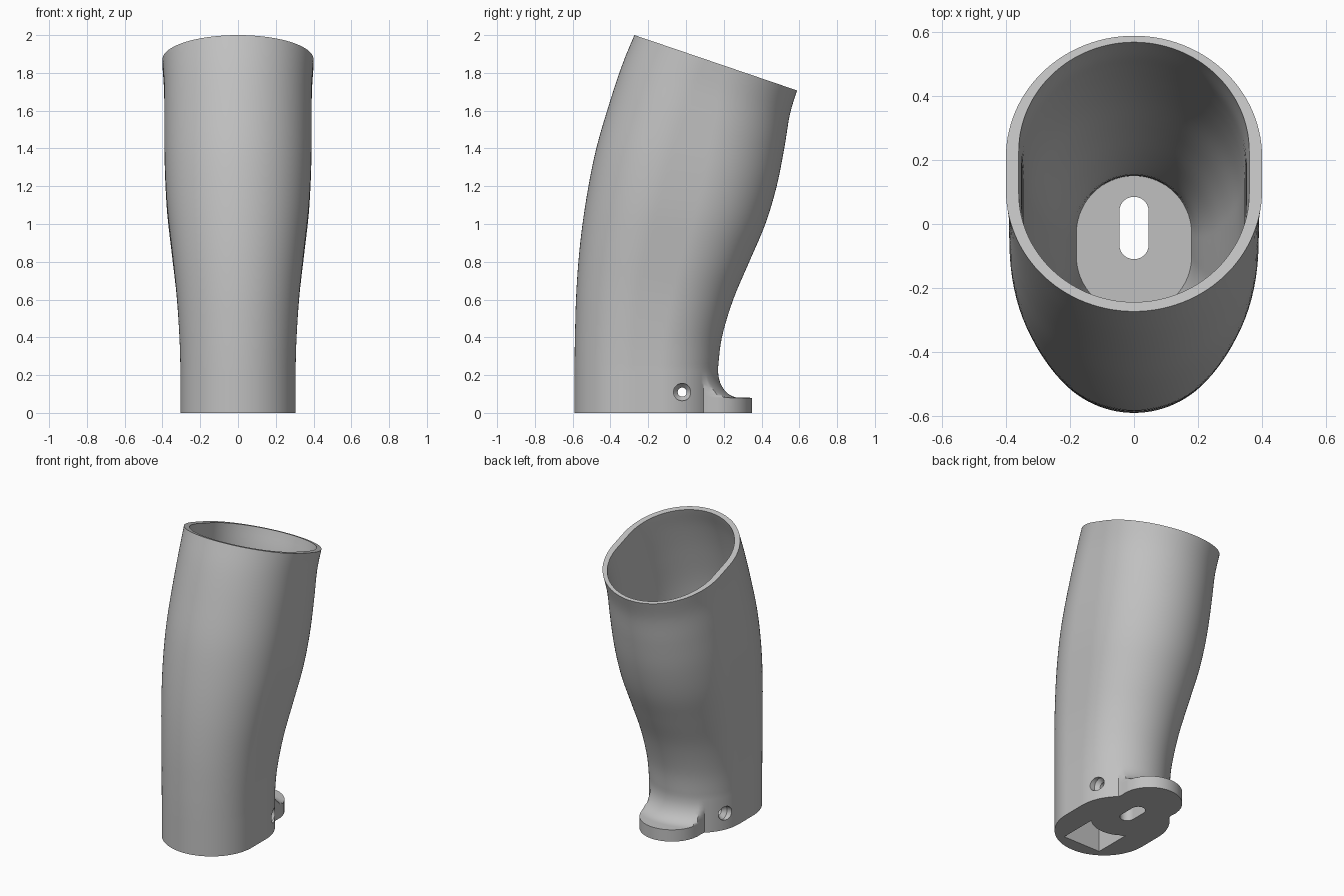
import bpy, bmesh, math
from mathutils import Vector

cube = bpy.data.objects.get("Cube")
if cube:
    bpy.data.objects.remove(cube, do_unlink=True)

grey = bpy.data.materials.new("plain_grey")
grey.use_nodes = True
COLOUR = (0.53, 0.53, 0.53, 1)
grey.diffuse_color = COLOUR
grey.node_tree.nodes["Principled BSDF"].inputs["Base Color"].default_value = COLOUR

SIDES = 128


def make_object(name, rings):
    """Skin a stack of equal rings and cap both ends."""
    bm = bmesh.new()
    loops = [[bm.verts.new(p) for p in ring] for ring in rings]
    n = len(loops[0])
    for a, b in zip(loops, loops[1:]):
        for i in range(n):
            j = (i + 1) % n
            bm.faces.new((a[i], a[j], b[j], b[i]))
    bm.faces.new(loops[0][::-1])
    bm.faces.new(loops[-1])
    bmesh.ops.recalc_face_normals(bm, faces=bm.faces)
    mesh = bpy.data.meshes.new(name)
    bm.to_mesh(mesh)
    bm.free()
    mesh.materials.append(grey)
    obj = bpy.data.objects.new(name, mesh)
    bpy.context.collection.objects.link(obj)
    return obj


def smooth_keys(keys, steps=5):
    """Catmull-Rom interpolation between key sections."""
    out = []
    for k in range(len(keys) - 1):
        p0, p1 = keys[max(k - 1, 0)], keys[k]
        p2, p3 = keys[k + 1], keys[min(k + 2, len(keys) - 1)]
        for s in range(steps):
            t = s / steps
            out.append([0.5 * (2 * b + (c - a) * t + (2 * a - 5 * b + 4 * c - d) * t * t
                               + (3 * b - a - 3 * c + d) * t ** 3)
                        for a, b, c, d in zip(p0, p1, p2, p3)])
    return out + [list(keys[-1])]


def stadium_ray(angle, w, s):
    """Distance from the centre to a rounded slot outline, angle from its long axis."""
    c, d = abs(math.cos(angle)), abs(math.sin(angle))
    if c * w <= s * d:
        return w / d
    return s * c + math.sqrt(max(w * w - (s * d) ** 2, 0))


def section(key, flare=None):
    """Tilted rounded section: front y, front z, back y, back z, half width."""
    fy, fz, by, bz, w = key
    front, back = Vector((0, fy, fz)), Vector((0, by, bz))
    mid, axis = (front + back) / 2, (back - front).normalized()
    s = max((back - front).length / 2 - w, 0)
    ring = []
    for i in range(SIDES):
        a = 2 * math.pi * i / SIDES
        r = stadium_ray(a, w, s)
        if flare is not None:
            # Round heel lobe, limited by the fillet distance from the body
            d, lobe = 0.15 - mid.y, 0.2
            h = lobe ** 2 - (d * math.sin(a)) ** 2
            if h > 0 and math.cos(a) > 0:
                heel = d * math.cos(a) + math.sqrt(h)
                r = max(r, min(heel, stadium_ray(a, w + flare, s)))
        ring.append(mid + axis * (r * math.cos(a)) + Vector((r * math.sin(a), 0, 0)))
    return ring


# Outer sleeve: foot plate, fillet, then the leaning tube
def base(z):
    return (-0.59, z, 0.17, z, 0.305)


rings = [section(base(0), 1), section(base(0.08), 1)]
for i in range(11):
    t = i / 10 * math.pi / 2
    rings.append(section(base(0.081 + 0.14 * (1 - math.cos(t))), 0.11 * (1 - math.sin(t))))
outer_keys = [
    (-0.59, 0.24, 0.17, 0.24, 0.305), (-0.588, 0.4, 0.19, 0.4, 0.31),
    (-0.58, 0.65, 0.25, 0.6, 0.325), (-0.56, 0.9, 0.335, 0.8, 0.35),
    (-0.525, 1.15, 0.42, 1.0, 0.375), (-0.475, 1.4, 0.48, 1.2, 0.387),
    (-0.402, 1.65, 0.52, 1.4, 0.39), (-0.335, 1.85, 0.55, 1.58, 0.391),
    (-0.273, 2.0, 0.588, 1.707, 0.4)]
rings += [section(k) for k in smooth_keys(outer_keys)]
sleeve = make_object("sleeve", rings)

# Cavity
inner_keys = [
    (-0.28, 0.22, 0.15, 0.22, 0.18), (-0.33, 0.4, 0.16, 0.4, 0.2),
    (-0.41, 0.65, 0.215, 0.6, 0.245), (-0.46, 0.9, 0.3, 0.8, 0.29),
    (-0.46, 1.15, 0.385, 1.0, 0.325), (-0.43, 1.4, 0.445, 1.2, 0.34),
    (-0.365, 1.65, 0.49, 1.4, 0.345), (-0.3, 1.85, 0.525, 1.58, 0.35),
    (-0.244, 1.99, 0.568, 1.714, 0.36), (-0.215, 2.08, 0.59, 1.806, 0.365)]
cutters = [make_object("cavity_cutter", [section(k) for k in smooth_keys(inner_keys)])]

# Slot through the floor
cutters.append(make_object("slot_cutter", [section((-0.11, z, 0.085, z, 0.046)) for z in (-0.1, 0.3)]))

# Underside pocket with a rounded rear wall
outline = [(-0.14, -0.5), (0.14, -0.5)]
for i in range(17):
    a = math.asin(0.7) * (1 - i / 8)
    outline.append((0.2 * math.sin(a), -0.1 - 0.2 * math.cos(a)))
cutters.append(make_object("pocket_cutter", [[(x, y, z) for x, y in outline] for z in (-0.1, 0.2)]))

# Cross screw hole, countersunk at both ends
profile = [(-0.5, 0.046), (-0.262, 0.046), (-0.235, 0.024),
           (0.235, 0.024), (0.262, 0.046), (0.5, 0.046)]
cutters.append(make_object("screw_cutter", [
    [(x, -0.02 + r * math.cos(i * math.pi / 16), 0.11 + r * math.sin(i * math.pi / 16))
     for i in range(32)] for x, r in profile]))

# Cut everything out and finish
bpy.ops.object.select_all(action="DESELECT")
sleeve.select_set(True)
bpy.context.view_layer.objects.active = sleeve
for cutter in cutters:
    cutter.hide_render = True
    mod = sleeve.modifiers.new(cutter.name, "BOOLEAN")
    mod.operation = "DIFFERENCE"
    mod.solver = "EXACT"
    mod.object = cutter
    bpy.ops.object.modifier_apply(modifier=mod.name)
    bpy.data.objects.remove(cutter, do_unlink=True)
bpy.ops.object.shade_smooth_by_angle(angle=math.radians(30))
